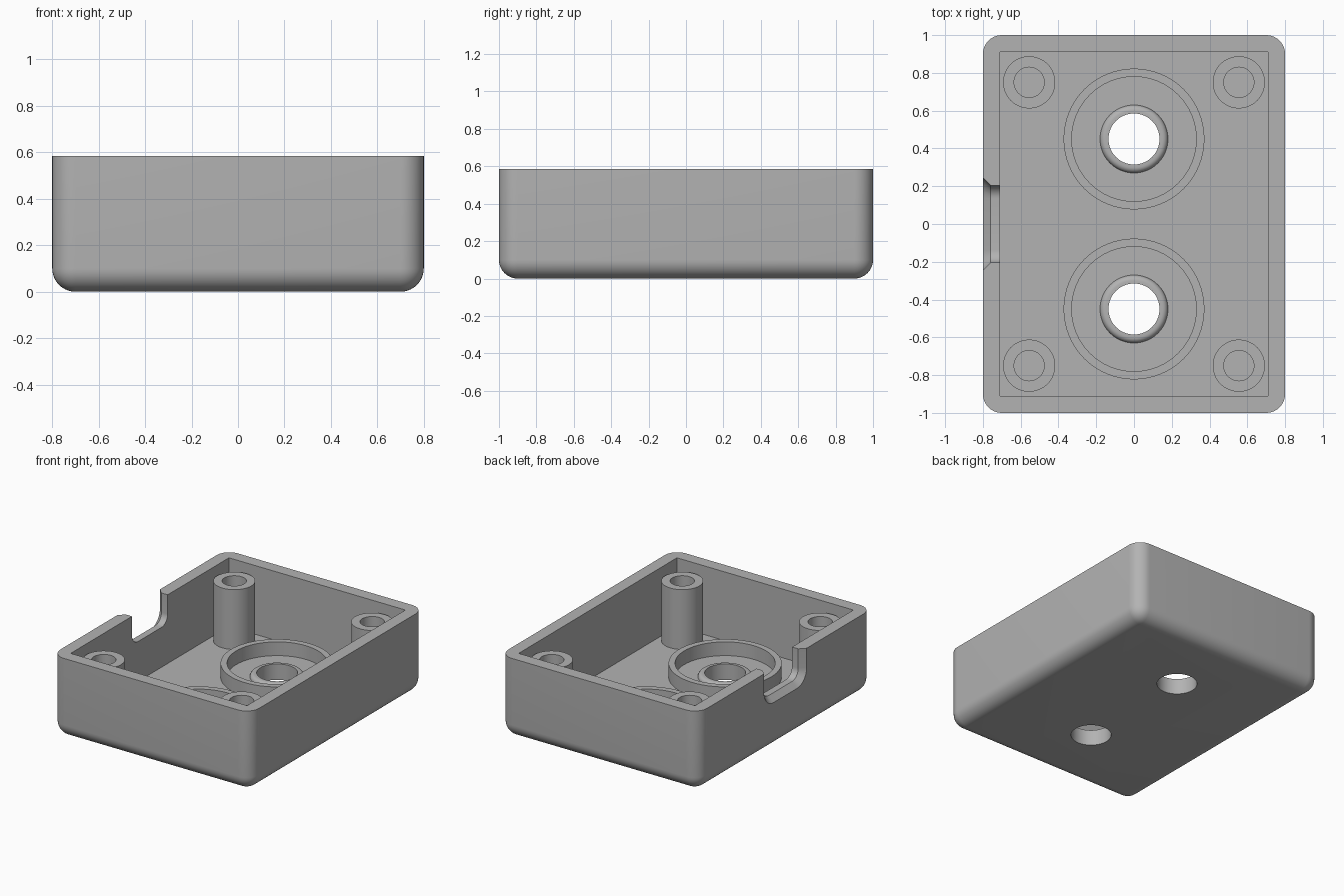
import bpy, bmesh, math
from mathutils import Vector

if "Cube" in bpy.data.objects:
    bpy.data.objects.remove(bpy.data.objects["Cube"])

HEIGHT, FLOOR, SIDES = 0.585, 0.085, 64

grey = bpy.data.materials.new("plain grey")
grey.use_nodes = True
grey.diffuse_color = (0.45, 0.45, 0.45, 1)
grey.node_tree.nodes["Principled BSDF"].inputs["Base Color"].default_value = grey.diffuse_color


def finish(bm, name):
    bmesh.ops.recalc_face_normals(bm, faces=bm.faces)
    mesh = bpy.data.meshes.new(name)
    bm.to_mesh(mesh)
    bm.free()
    mesh.materials.append(grey)
    obj = bpy.data.objects.new(name, mesh)
    bpy.context.collection.objects.link(obj)
    return obj


def select(obj):
    bpy.ops.object.select_all(action='DESELECT')
    obj.select_set(True)
    bpy.context.view_layer.objects.active = obj


def smooth(obj):
    select(obj)
    bpy.ops.object.shade_smooth_by_angle(angle=math.radians(30))


def block(name, low, high, radius=0):
    """Box between two corners; radius rounds every edge but the top ones."""
    bm = bmesh.new()
    bmesh.ops.create_cube(bm, size=1)
    low, high = Vector(low), Vector(high)
    for v in bm.verts:
        v.co = (low + high) / 2 + v.co * (high - low)
    if radius:
        edges = [e for e in bm.edges if min(v.co.z for v in e.verts) < high.z - 0.01]
        bmesh.ops.bevel(bm, geom=edges, offset=radius, segments=10, profile=0.5,
                        affect='EDGES', clamp_overlap=True)
    return finish(bm, name)


def skin(bm, loops, closed):
    """Bridge equal point loops with quads; cap the ends unless closed."""
    rows = [[bm.verts.new(p) for p in loop] for loop in loops]
    n = len(rows[0])
    pairs = list(zip(rows, rows[1:])) + ([(rows[-1], rows[0])] if closed else [])
    for a, b in pairs:
        for i in range(n):
            j = (i + 1) % n
            bm.faces.new((a[i], a[j], b[j], b[i]))
    if not closed:
        bm.faces.new(rows[0])
        bm.faces.new(rows[-1])


def turned(name, profile, x, y, closed=True):
    """Spin an (r, z) profile about a vertical axis."""
    bm = bmesh.new()
    turns = [2 * math.pi * i / SIDES for i in range(SIDES)]
    skin(bm, [[(x + r * math.cos(t), y + r * math.sin(t), z) for t in turns]
              for r, z in profile], closed)
    return finish(bm, name)


def tube(name, inner, outer, bottom, top, x, y):
    return turned(name, [(inner, bottom), (outer, bottom), (outer, top), (inner, top)], x, y)


def notch_outline(x, grow):
    """U shape with rounded lower corners, widened by grow."""
    half, base, r = 0.205 + grow, 0.375 - grow, 0.07 + grow
    points = [(x, half, HEIGHT + 0.2)]
    for side in (1, -1):
        for i in range(9):
            t = math.pi / 2 * (i if side > 0 else 8 - i) / 8
            points.append((x, side * (half - r + r * math.cos(t)), base + r - r * math.sin(t)))
    return points + [(x, -half, HEIGHT + 0.2)]


# Cutters: cavity, cable notch with flared mouth, floor holes
bm = bmesh.new()
skin(bm, [notch_outline(-0.66, 0), notch_outline(-0.76, 0), notch_outline(-0.84, 0.08)], False)
cutters = [finish(bm, "notch_cutter"),
           block("cavity_cutter", (-0.71, -0.91, FLOOR), (0.71, 0.91, HEIGHT + 0.2))]
for y in (-0.45, 0.45):
    cutters.append(turned("hole_cutter", [(0.135, -0.1), (0.135, 0.3)], 0, y, False))

# Open tray with rounded corners and lower edges
tray = block("tray", (-0.8, -1, 0), (0.8, 1, HEIGHT), 0.1)
select(tray)
for cutter in cutters:
    cutter.hide_render = True
    mod = tray.modifiers.new("cut", 'BOOLEAN')
    mod.operation, mod.solver, mod.object = 'DIFFERENCE', 'EXACT', cutter
    bpy.ops.object.modifier_apply(modifier=mod.name)
for cutter in cutters:
    bpy.data.objects.remove(cutter)
smooth(tray)

# Screw posts in the four corners
for x, side in ((-0.555, "right"), (0.555, "left")):
    for y, end in ((-0.75, "front"), (0.75, "back")):
        smooth(tube(f"{end}_{side}_screw_post", 0.08, 0.138, FLOOR - 0.02, 0.52, x, y))

# Raised rings and rounded lips around the floor holes
lip_top, lip_round = FLOOR + 0.03, 0.03
lip = [(0.135, FLOOR), (0.135, lip_top)]
for i in range(7):
    t = math.pi / 2 * i / 6
    lip.append((0.15 + lip_round * math.sin(t), FLOOR + lip_round * math.cos(t)))
for y, end in ((-0.45, "front"), (0.45, "back")):
    smooth(tube(f"{end}_floor_ring", 0.33, 0.373, FLOOR - 0.02, 0.185, 0, y))
    smooth(turned(f"{end}_hole_lip", lip, 0, y))
